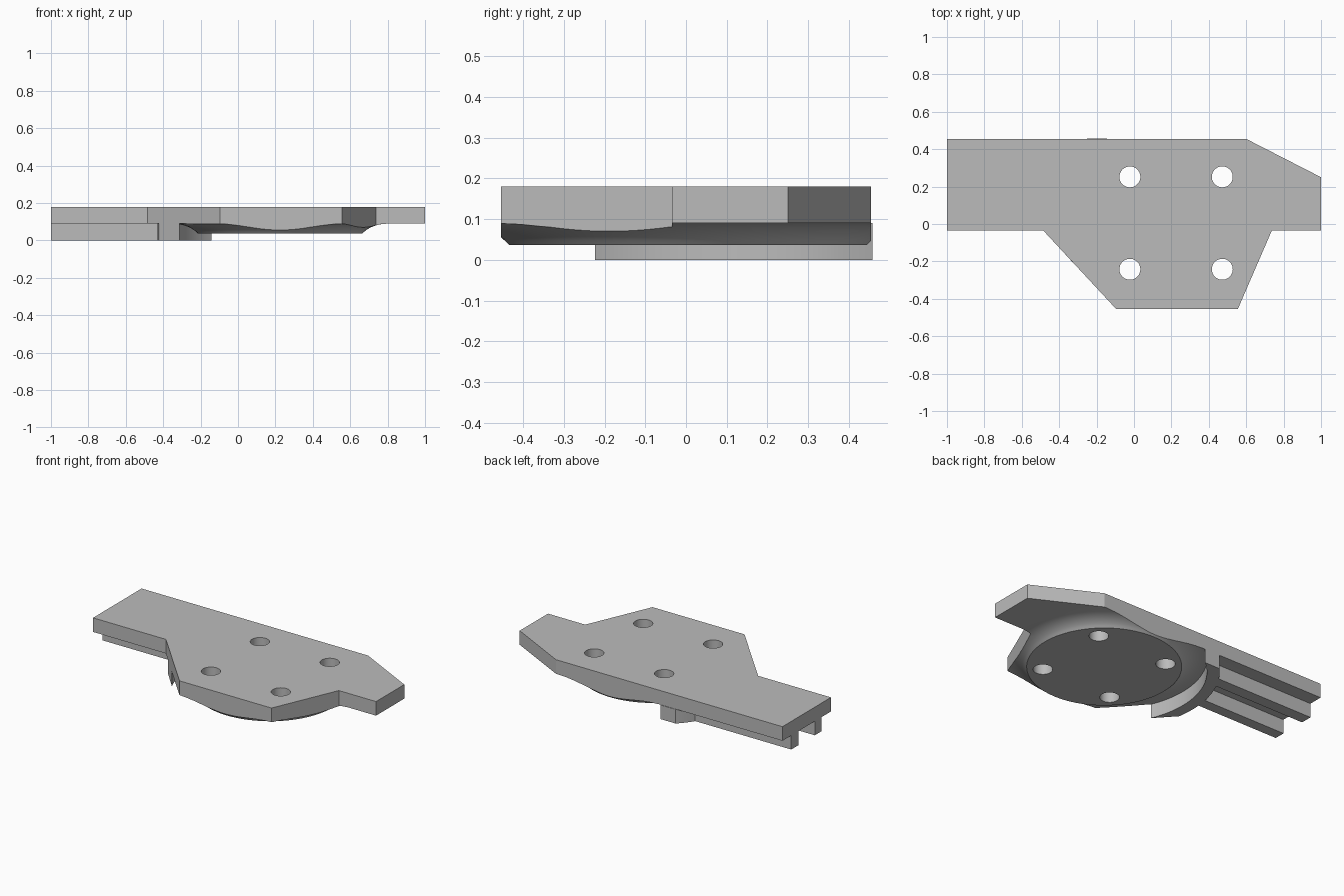
import bpy, bmesh, math
from math import pi, asin, cos, sin

cube = bpy.data.objects.get("Cube")
if cube:
    bpy.data.objects.remove(cube, do_unlink=True)

CX, CY = 0.225, 0.005          # centre of the round boss
TOP, UNDER = 0.18, 0.09        # plate faces

grey = bpy.data.materials.new("plain_grey")
grey.use_nodes = True
grey.diffuse_color = (0.5, 0.5, 0.5, 1)
grey.node_tree.nodes["Principled BSDF"].inputs["Base Color"].default_value = (0.5, 0.5, 0.5, 1)


def make_object(name, bm):
    bmesh.ops.recalc_face_normals(bm, faces=bm.faces)
    mesh = bpy.data.meshes.new(name)
    bm.to_mesh(mesh)
    bm.free()
    mesh.materials.append(grey)
    obj = bpy.data.objects.new(name, mesh)
    bpy.context.collection.objects.link(obj)
    return obj


def prism(name, outline, z0, z1):
    bm = bmesh.new()
    face = bm.faces.new([bm.verts.new((x, y, z0)) for x, y in outline])
    top = bmesh.ops.extrude_face_region(bm, geom=[face])["geom"]
    verts = [v for v in top if isinstance(v, bmesh.types.BMVert)]
    bmesh.ops.translate(bm, verts=verts, vec=(0, 0, z1 - z0))
    return make_object(name, bm)


def lathe(name, profile, steps=96):
    # Closed solid turned about the boss centre, capped at both ends
    bm = bmesh.new()
    rings = []
    for r, z in profile:
        rings.append([bm.verts.new((CX + r * cos(2 * pi * i / steps),
                                    CY + r * sin(2 * pi * i / steps), z))
                      for i in range(steps)])
    for a, b in zip(rings, rings[1:]):
        for i in range(steps):
            j = (i + 1) % steps
            bm.faces.new((a[i], a[j], b[j], b[i]))
    bm.faces.new(rings[0])
    bm.faces.new(rings[-1])
    return make_object(name, bm)


def boolean(obj, cutter, operation):
    mod = obj.modifiers.new("cut", "BOOLEAN")
    mod.operation, mod.solver, mod.object = operation, "EXACT", cutter
    graph = bpy.context.evaluated_depsgraph_get()
    mesh = bpy.data.meshes.new_from_object(obj.evaluated_get(graph))
    obj.modifiers.clear()
    obj.data = mesh
    bpy.data.objects.remove(cutter, do_unlink=True)


def smooth(obj):
    bpy.ops.object.select_all(action="DESELECT")
    obj.select_set(True)
    bpy.context.view_layer.objects.active = obj
    bpy.ops.object.shade_smooth_by_angle(angle=math.radians(20))


# Mounting plate with a flared round boss beneath, trimmed to the outline
flare = [(0.44, 0.037), (0.45, 0.047), (0.462, 0.057), (0.485, 0.07),
         (0.51, 0.08), (0.54, 0.087), (0.575, UNDER), (1.6, UNDER), (1.6, TOP)]
outline = [(-1, 0.455), (-1, -0.035), (-0.485, -0.035), (-0.095, -0.455),
           (0.555, -0.455), (0.737, -0.035), (1, -0.035), (1, 0.25), (0.6, 0.455)]
plate = lathe("mounting_plate", flare)
boolean(plate, prism("trim", outline, -0.1, TOP), "INTERSECT")

# Four through holes
for sx in (-1, 1):
    for sy in (-1, 1):
        hx, hy = CX + 0.247 * sx, CY + 0.247 * sy
        circle = [(hx + 0.056 * cos(2 * pi * i / 40), hy + 0.056 * sin(2 * pi * i / 40))
                  for i in range(40)]
        boolean(plate, prism("drill", circle, -0.2, 0.4), "DIFFERENCE")
smooth(plate)


# Curved wall around the boss, ending on the slanted and back edges
def arc(r, front, back, steps=40):
    a0, a1 = pi - asin(back / r), pi + asin(front / r)
    angles = [a0 + (a1 - a0) * i / steps for i in range(steps + 1)]
    return [(CX + r * cos(a), CY + r * sin(a)) for a in angles]


inner = arc(0.583, 0.228, 0.453)
outer = arc(0.655, 0.108, 0.453)
wall = prism("curved_wall", inner + outer[::-1], 0, UNDER)
smooth(wall)

# Two straight ribs running from the wall to the end of the plate
for name, y0, y1, end in (("back_rib", 0.292, 0.366, -0.32),
                          ("front_rib", 0.06, 0.128, -0.4)):
    prism(name, [(-1, y0), (end, y0), (end, y1), (-1, y1)], 0, UNDER)
